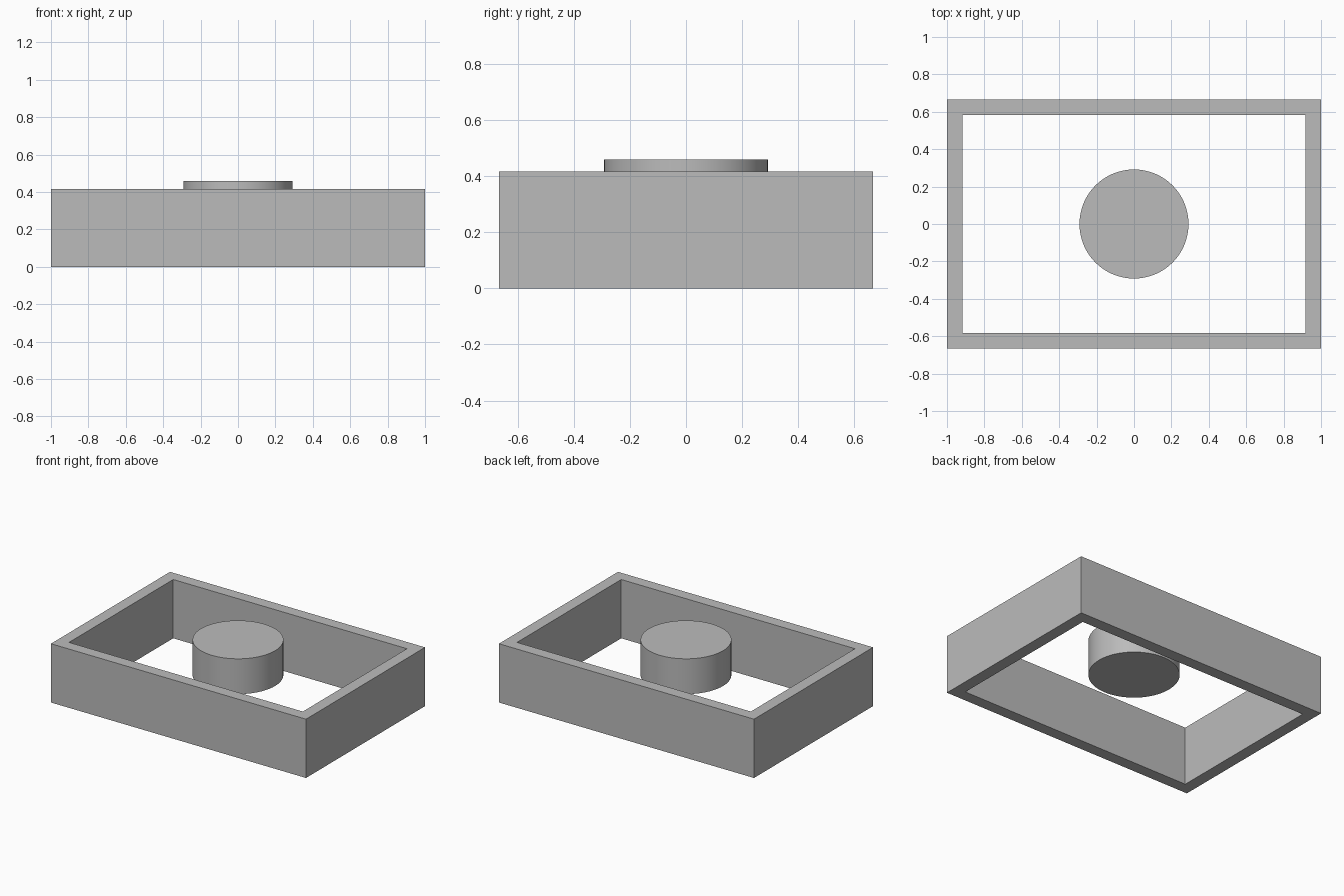
import bpy
import bmesh

cube = bpy.data.objects.get("Cube")
if cube:
    bpy.data.objects.remove(cube, do_unlink=True)

# Single plain grey
grey = bpy.data.materials.new("plain grey")
grey.use_nodes = True
colour = (0.5, 0.5, 0.5, 1)
grey.diffuse_color = colour
grey.node_tree.nodes["Principled BSDF"].inputs["Base Color"].default_value = colour

UNIT = 1 / 12
LENGTH, WIDTH, HEIGHT, WALL = 24 * UNIT, 16 * UNIT, 5 * UNIT, UNIT


def rectangle(bm, inset):
    x, y = LENGTH / 2 - inset, WIDTH / 2 - inset
    return [bm.verts.new((sx * x, sy * y, 0))
            for sx, sy in ((-1, -1), (1, -1), (1, 1), (-1, 1))]


# Open rectangular frame: a flat ring extruded upwards
bm = bmesh.new()
outer, inner = rectangle(bm, 0), rectangle(bm, WALL)
for i in range(4):
    j = (i + 1) % 4
    bm.faces.new((outer[i], outer[j], inner[j], inner[i]))
ring = bmesh.ops.extrude_face_region(bm, geom=bm.faces[:], use_keep_orig=True)
top = [g for g in ring["geom"] if isinstance(g, bmesh.types.BMVert)]
bmesh.ops.translate(bm, verts=top, vec=(0, 0, HEIGHT))
bmesh.ops.recalc_face_normals(bm, faces=bm.faces[:])
mesh = bpy.data.meshes.new("frame")
bm.to_mesh(mesh)
bm.free()
mesh.materials.append(grey)
frame = bpy.data.objects.new("frame", mesh)
bpy.context.collection.objects.link(frame)

# Round plug floating in the middle, rising just above the rim
bpy.ops.mesh.primitive_cylinder_add(vertices=64, radius=3.5 * UNIT,
                                    depth=3 * UNIT, location=(0, 0, 4 * UNIT))
plug = bpy.context.object
plug.name = "centre_plug"
plug.data.materials.append(grey)
bpy.ops.object.shade_smooth_by_angle()
